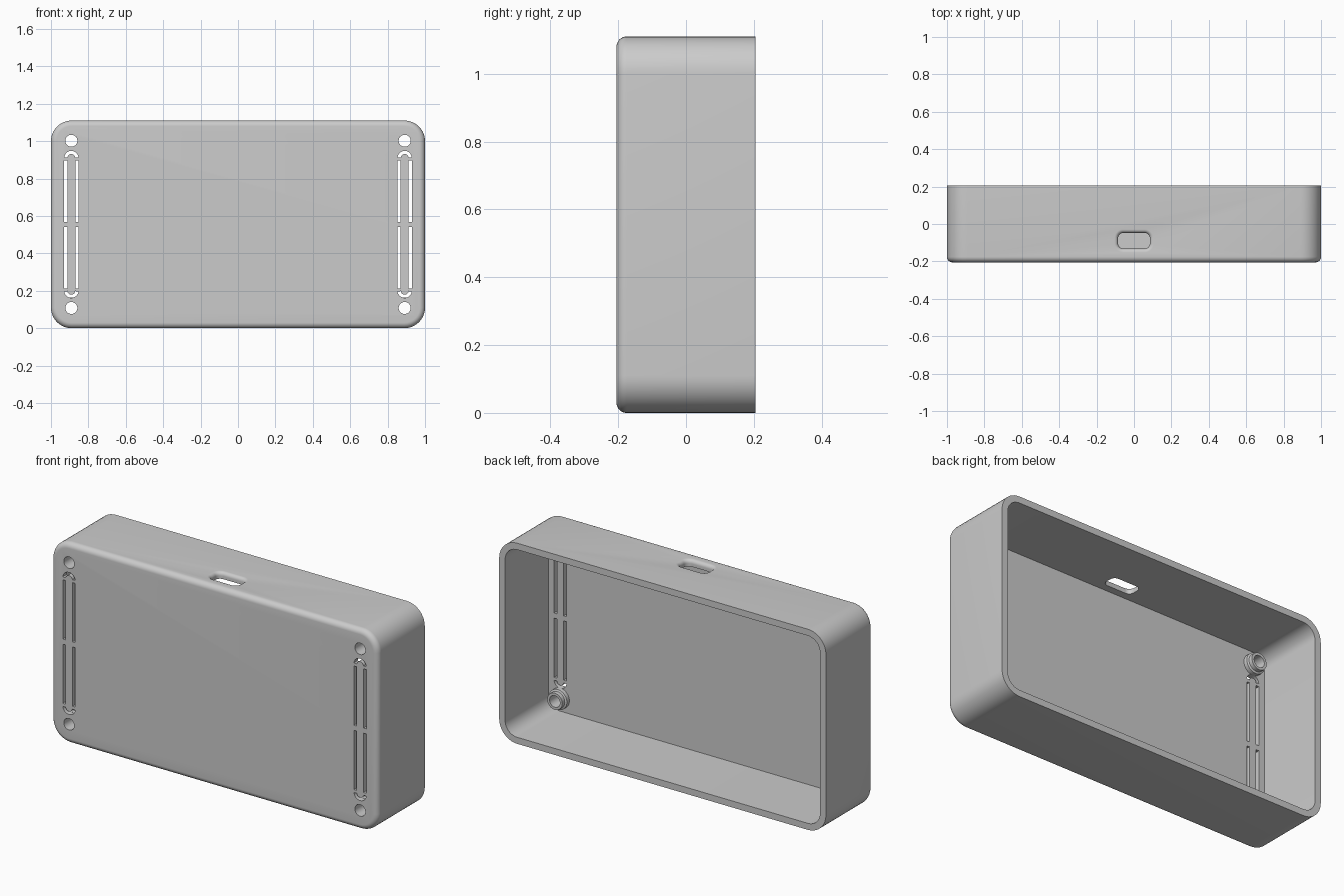
import bpy, bmesh, math
from mathutils import Vector

if "Cube" in bpy.data.objects:
    bpy.data.objects.remove(bpy.data.objects["Cube"], do_unlink=True)

HEIGHT, DEPTH, WALL, FLOOR = 1.11, 0.205, 0.036, 0.032
CORNER, FILLET = 0.11, 0.03
MID = HEIGHT / 2
SCREW_X, SCREW_Z = 0.891, 0.447      # screw offsets from the centre

grey = bpy.data.materials.new("grey plastic")
grey.use_nodes = True
grey.diffuse_color = (0.6, 0.6, 0.6, 1)
grey.node_tree.nodes["Principled BSDF"].inputs["Base Color"].default_value = (0.6, 0.6, 0.6, 1)


def rounded(hw, hh, r, place, n=10):
    """Rounded rectangle outline; place maps flat (u, v) to 3D."""
    pts = []
    for k, (su, sv) in enumerate([(1, 1), (-1, 1), (-1, -1), (1, -1)]):
        for i in range(n + 1):
            a = (k + i / n) * math.pi / 2
            pts.append(place(su * (hw - r) + r * math.cos(a), sv * (hh - r) + r * math.sin(a)))
    return pts


def circle(r, place, n=40):
    return [place(r * math.cos(math.tau * i / n), r * math.sin(math.tau * i / n)) for i in range(n)]


def loft(bm, rings, closed=False):
    """Skin a series of outlines, capped at the ends or closed into a loop."""
    rows = [[bm.verts.new(p) for p in ring] for ring in rings]
    pairs = list(zip(rows, rows[1:])) + ([(rows[-1], rows[0])] if closed else [])
    for a, b in pairs:
        for i in range(len(a)):
            j = (i + 1) % len(a)
            bm.faces.new((a[i], a[j], b[j], b[i]))
    if not closed:
        bm.faces.new(rows[0])
        bm.faces.new(rows[-1])


def finish(name, bm):
    bmesh.ops.recalc_face_normals(bm, faces=bm.faces)
    mesh = bpy.data.meshes.new(name)
    bm.to_mesh(mesh)
    bm.free()
    mesh.materials.append(grey)
    obj = bpy.data.objects.new(name, mesh)
    bpy.context.collection.objects.link(obj)
    return obj


def upright(y, cx=0, cz=MID):
    return lambda u, v: Vector((cx + u, y, cz + v))


def level(z, cy):
    return lambda u, v: Vector((u, cy + v, z))


# Open-backed case: filleted front, walls, rim, inner walls and floor
bm = bmesh.new()
rings = []
for i in range(9):
    a = i / 8 * math.pi / 2
    inset = FILLET * (1 - math.sin(a))
    rings.append(rounded(1 - inset, MID - inset, CORNER - inset,
                         upright(-DEPTH + FILLET * (1 - math.cos(a)))))
rings.append(rounded(1, MID, CORNER, upright(DEPTH)))
for y in (DEPTH, -DEPTH + FLOOR):
    rings.append(rounded(1 - WALL, MID - WALL, CORNER - WALL, upright(y)))
loft(bm, rings)
case = finish("case", bm)

# Cutters: screw holes, slot loops and the port opening
bm = bmesh.new()
front, back = -DEPTH - 0.05, -DEPTH + FLOOR + 0.05
R_OUT, R_IN, SLOT_Z = 0.038, 0.021, 0.355
for sx in (-1, 1):
    cx = sx * SCREW_X
    for sz in (-1, 1):
        cz = MID + sz * SCREW_Z
        loft(bm, [circle(0.032, upright(y, cx, cz)) for y in (front, back)])
        # Half-round end of the slot loop
        arc = []
        for i in range(17):
            a = math.radians(6 + 168 * i / 16)
            arc.append([Vector((cx + r * math.cos(a), y, MID + sz * (SLOT_Z + r * math.sin(a))))
                        for r, y in ((R_IN, front), (R_OUT, front), (R_OUT, back), (R_IN, back))])
        loft(bm, arc)
        # Two straight slots
        for side in (-1, 1):
            loft(bm, [[Vector((cx + side * r, y, MID + sz * z))
                       for r, z in ((R_IN, 0.014), (R_OUT, 0.014), (R_OUT, 0.342), (R_IN, 0.342))]
                      for y in (front, back)])

# Port through the top wall, with a rounded lead-in
PORT_Y, LEAD = -0.09, 0.02
rings = [rounded(0.085, 0.042, 0.028, level(HEIGHT - WALL - 0.03, PORT_Y))]
for i in range(7):
    a = i / 6 * math.pi / 2
    grow = LEAD * (1 - math.cos(a))
    rings.append(rounded(0.085 + grow, 0.042 + grow, 0.028 + grow,
                         level(HEIGHT - LEAD + LEAD * math.sin(a), PORT_Y)))
rings.append(rounded(0.085 + LEAD, 0.042 + LEAD, 0.028 + LEAD, level(HEIGHT + 0.03, PORT_Y)))
loft(bm, rings)
cutter = finish("opening_cutter", bm)
cutter.hide_render = True

cut = case.modifiers.new("openings", "BOOLEAN")
cut.operation, cut.solver, cut.object = "DIFFERENCE", "EXACT", cutter
bpy.context.view_layer.objects.active = case
bpy.ops.object.modifier_apply(modifier=cut.name)
bpy.data.objects.remove(cutter, do_unlink=True)

# Stepped collars around the screw holes, inside the case
base = -DEPTH + FLOOR
parts = [case]
for sx, side in ((1, "left"), (-1, "right")):
    for sz, end in ((1, "upper"), (-1, "lower")):
        bm = bmesh.new()
        profile = [(0.032, -0.002), (0.056, -0.002), (0.056, 0.022), (0.046, 0.026),
                   (0.046, 0.048), (0.032, 0.048)]
        loft(bm, [circle(r, upright(base + h, sx * SCREW_X, MID + sz * SCREW_Z))
                  for r, h in profile], closed=True)
        parts.append(finish(f"{end}_{side}_screw_collar", bm))

# Smooth rounded surfaces, keep hard edges
bpy.ops.object.select_all(action="DESELECT")
for obj in parts:
    obj.select_set(True)
bpy.context.view_layer.objects.active = case
bpy.ops.object.shade_smooth_by_angle(angle=math.radians(30))
